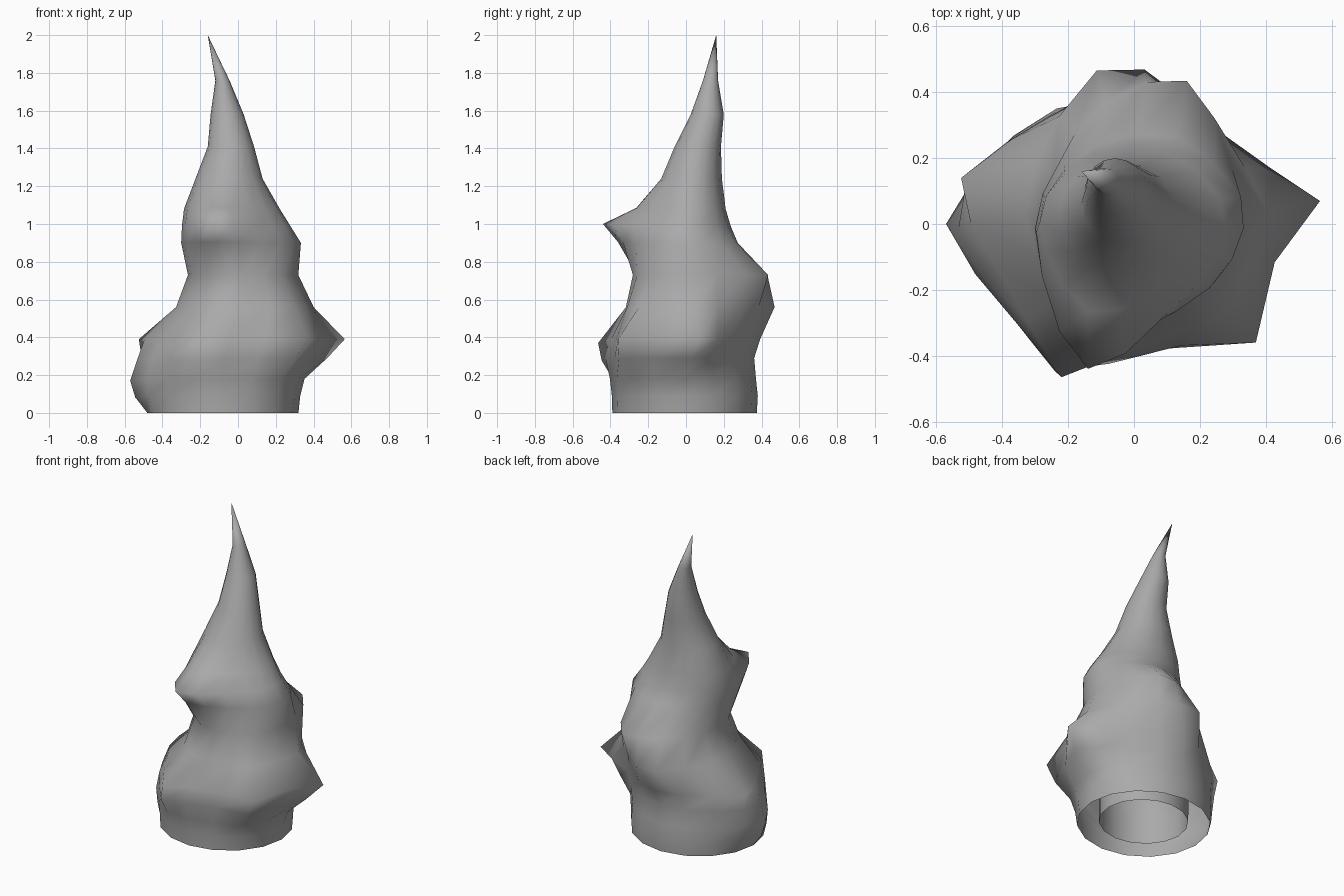
import bpy, bmesh, math
from mathutils import Vector

if "Cube" in bpy.data.objects:
    bpy.data.objects.remove(bpy.data.objects["Cube"])

SIDES = 16
# Body outline: height, x min, x max, y min, y max
RINGS = [
    (0.00, -.48, .32, -.39, .375), (0.09, -.485, .325, -.39, .38),
    (0.18, -.485, .32, -.39, .37), (0.29, -.47, .33, -.39, .355),
    (0.39, -.43, .34, -.36, .36), (0.56, -.32, .34, -.31, .37),
    (0.73, -.265, .315, -.28, .34), (0.90, -.30, .32, -.27, .26),
    (0.99, -.295, .27, -.25, .235), (1.08, -.285, .22, -.18, .21),
    (1.24, -.225, .13, -.13, .19), (1.41, -.16, .085, -.06, .185),
    (1.58, -.145, .03, .025, .20), (1.76, -.12, -.045, .09, .17),
]
TIP = Vector((-.16, .16, 2.0))
# Pulled-out lumps: x, y, z, sideways reach, upright reach
LUMPS = [
    (.565, .07, .39, .16, .15), (.37, -.36, .39, .15, .18),
    (-.22, -.465, .37, .135, .17), (-.57, 0, .17, .14, .15),
    (-.525, .14, .39, .16, .12), (-.12, .455, .56, .16, .16),
    (.03, .46, .56, .12, .12), (.16, .435, .73, .17, .14),
    (-.14, -.44, 1.0, .18, .115), (.325, .08, .90, .12, .12),
]


def ring_points(z, x0, x1, y0, y1, scale=1.0):
    cx, cy = (x0 + x1) / 2, (y0 + y1) / 2
    rx, ry = (x1 - x0) / 2 * scale, (y1 - y0) / 2 * scale
    return [Vector((cx + rx * math.cos(2 * math.pi * i / SIDES),
                    cy + ry * math.sin(2 * math.pi * i / SIDES), z))
            for i in range(SIDES)]


def loft(bm, rings, tip):
    """Skin stacked rings and close them with a point."""
    for a, b in zip(rings, rings[1:]):
        for i in range(SIDES):
            j = (i + 1) % SIDES
            bm.faces.new((a[i], a[j], b[j], b[i]))
    top, point = rings[-1], bm.verts.new(tip)
    for i in range(SIDES):
        bm.faces.new((top[i], top[(i + 1) % SIDES], point))


stone = bpy.data.materials.new("grey_stone")
stone.diffuse_color = (.4, .4, .4, 1)
stone.use_nodes = True
stone.node_tree.nodes["Principled BSDF"].inputs["Base Color"].default_value = stone.diffuse_color


def finish(bm, name):
    mesh = bpy.data.meshes.new(name)
    bm.to_mesh(mesh)
    bm.free()
    mesh.materials.append(stone)
    obj = bpy.data.objects.new(name, mesh)
    bpy.context.collection.objects.link(obj)
    bpy.ops.object.select_all(action='DESELECT')
    bpy.context.view_layer.objects.active = obj
    obj.select_set(True)
    bpy.ops.object.shade_smooth_by_angle(angle=math.radians(100))
    return obj


# Outer skin, open at the foot
bm = bmesh.new()
outer = [[bm.verts.new(p) for p in ring_points(*r)] for r in RINGS]
loft(bm, outer, TIP)

# Lumps pulled out of the skin
movable = [v for r in outer[1:] for v in r]
for x, y, z, side, up in LUMPS:
    target = Vector((x, y, z))
    near = min(movable, key=lambda v: (v.co - target).length + 3 * abs(v.co.z - z))
    origin = near.co.copy()
    for v in movable:
        d = v.co - origin
        fall = (d.x ** 2 + d.y ** 2) / side ** 2 + (d.z / up) ** 2
        v.co += (target - origin) * math.exp(-fall)
finish(bm, "outer_spire")

# Narrower skin nested inside, also open at the foot
bm = bmesh.new()
inner = [[bm.verts.new(p) for p in ring_points(*r, scale=.67)] for r in RINGS[:11]]
loft(bm, inner, (-.07, .08, 1.5))
finish(bm, "inner_spire").location.z = .015
